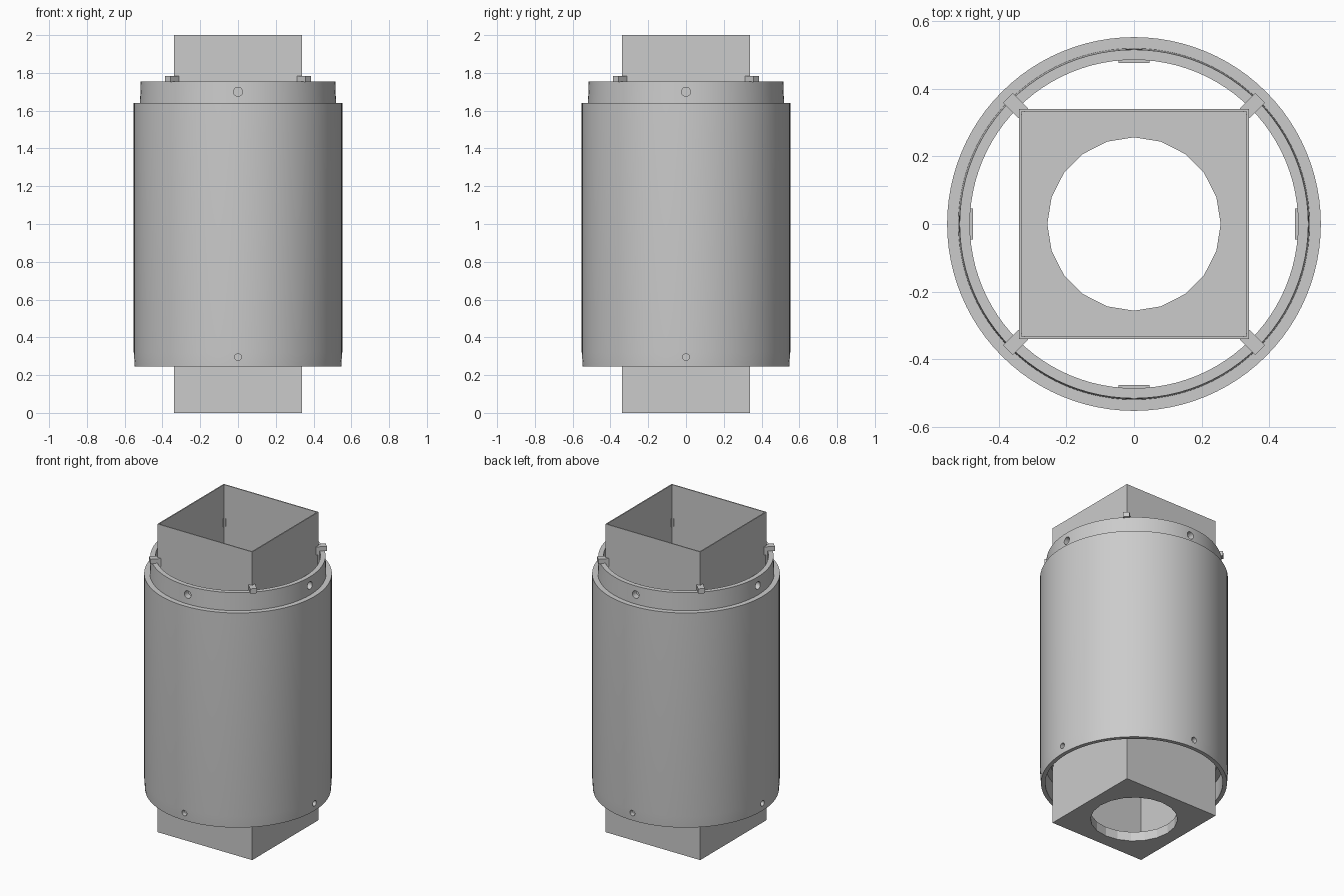
import bpy, bmesh
from math import pi, cos, sin, radians
from mathutils import Matrix, Vector

if "Cube" in bpy.data.objects:
    bpy.data.objects.remove(bpy.data.objects["Cube"], do_unlink=True)

grey = bpy.data.materials.new("light_grey")
grey.use_nodes = True
COLOUR = (0.6, 0.6, 0.6, 1)
grey.diffuse_color = COLOUR
grey.node_tree.nodes["Principled BSDF"].inputs["Base Color"].default_value = COLOUR


def make(name, bm):
    bmesh.ops.recalc_face_normals(bm, faces=bm.faces)
    mesh = bpy.data.meshes.new(name)
    bm.to_mesh(mesh)
    bm.free()
    mesh.materials.append(grey)
    obj = bpy.data.objects.new(name, mesh)
    bpy.context.collection.objects.link(obj)
    return obj


def add_block(bm, lo, hi, turn=0):
    lo, hi = Vector(lo), Vector(hi)
    mat = (Matrix.Rotation(turn, 4, 'Z') @ Matrix.Translation((lo + hi) / 2)
           @ Matrix.Diagonal((*(hi - lo), 1)))
    bmesh.ops.create_cube(bm, size=1, matrix=mat)


def add_rod(bm, radius, depth, sides, mat):
    bmesh.ops.create_cone(bm, cap_ends=True, segments=sides, radius1=radius,
                          radius2=radius, depth=depth, matrix=mat)


def lathe(name, profile, sides):
    bm = bmesh.new()
    rings = [[bm.verts.new((r * cos(2 * pi * i / sides), r * sin(2 * pi * i / sides), z))
              for i in range(sides)] for r, z in profile]
    for a, b in zip(rings, rings[1:] + rings[:1]):
        for i in range(sides):
            j = (i + 1) % sides
            bm.faces.new((a[i], a[j], b[j], b[i]))
    return make(name, bm)


def select_only(obj):
    bpy.ops.object.select_all(action='DESELECT')
    obj.select_set(True)
    bpy.context.view_layer.objects.active = obj


def cut(obj, cutter):
    select_only(obj)
    mod = obj.modifiers.new("cut", 'BOOLEAN')
    mod.operation, mod.solver, mod.object = 'DIFFERENCE', 'EXACT', cutter
    bpy.ops.object.modifier_apply(modifier=mod.name)


QUARTERS = [i * pi / 2 for i in range(4)]

# Round housing: socket at the bottom, stepped collar at the top
housing = lathe("housing_tube", [
    (0.547, 0.245), (0.552, 0.32), (0.552, 1.64), (0.519, 1.64), (0.515, 1.755),
    (0.485, 1.755), (0.485, 0.37), (0.522, 0.37), (0.522, 0.245)], 96)

# Flat bosses behind the collar screw holes
bm = bmesh.new()
for a in QUARTERS:
    add_block(bm, (0.475, -0.046, 1.64), (0.495, 0.046, 1.75), a)
bosses = make("screw_bosses", bm)

# Screw holes on four sides of the collar and the socket
bm = bmesh.new()
for a in QUARTERS:
    for z, r in ((1.70, 0.024), (0.295, 0.018)):
        mat = (Matrix.Rotation(a, 4, 'Z') @ Matrix.Translation((0.51, 0, z))
               @ Matrix.Rotation(pi / 2, 4, 'Y'))
        add_rod(bm, r, 0.2, 24, mat)
drill = make("screw_hole_cutter", bm)
drill.hide_render = True
for part in (housing, bosses):
    cut(part, drill)
bpy.data.objects.remove(drill, do_unlink=True)

# Square inner duct, open on top, with a round hole in its floor
bm = bmesh.new()
add_block(bm, (-0.34, -0.34, 0), (0.34, 0.34, 2))
duct = make("square_duct", bm)
bm = bmesh.new()
add_block(bm, (-0.333, -0.333, 0.06), (0.333, 0.333, 2.2))
cavity = make("duct_cavity_cutter", bm)
bm = bmesh.new()
add_rod(bm, 0.256, 0.4, 20, Matrix.Identity(4))
floor_hole = make("floor_hole_cutter", bm)
for cutter in (cavity, floor_hole):
    cutter.hide_render = True
    cut(duct, cutter)
    bpy.data.objects.remove(cutter, do_unlink=True)

# Corner ribs joining duct to housing, each with a hook over the collar rim
bm = bmesh.new()
for a in QUARTERS:
    turn = a + pi / 4
    add_block(bm, (0.474, -0.02, 0.38), (0.487, 0.02, 1.77), turn)
    add_block(bm, (0.474, -0.02, 1.752), (0.527, 0.02, 1.783), turn)
    # cheeks wrapping the duct corner
    for side in (-1, 1):
        lo, hi = sorted((side * 0.006, side * 0.02))
        add_block(bm, (0.462, lo, 1.73), (0.485, hi, 1.783), turn)
make("corner_hooks", bm)

select_only(housing)
bpy.ops.object.shade_smooth_by_angle(angle=radians(30))
